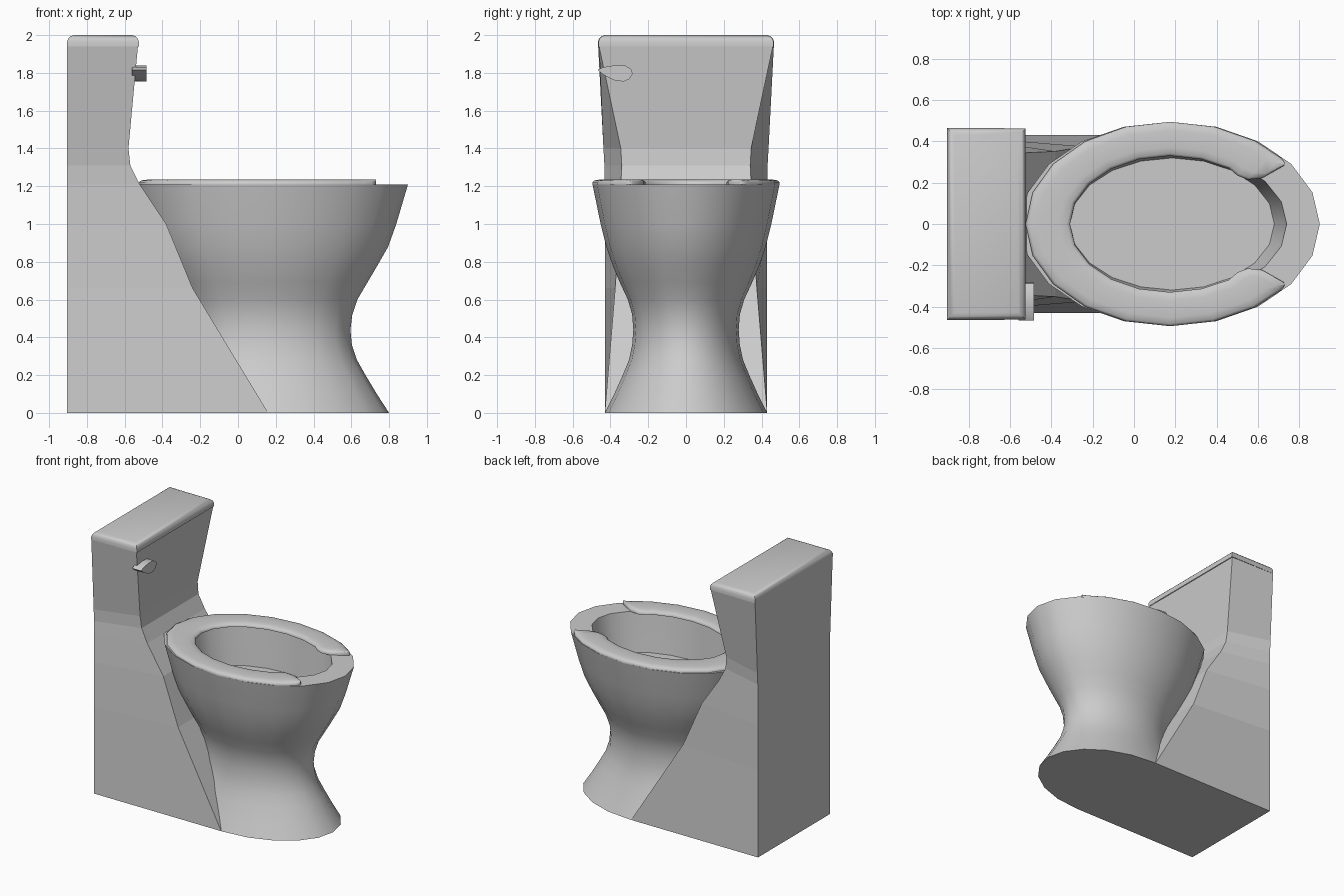
import bpy, bmesh, math

if "Cube" in bpy.data.objects:
    bpy.data.objects.remove(bpy.data.objects["Cube"])

SIDES = 20


def loft(name, rings, cap_start=True, cap_end=True, smooth=None):
    """Bridge a list of equally long closed point loops into one mesh."""
    bm = bmesh.new()
    loops = [[bm.verts.new(p) for p in ring] for ring in rings]
    n = len(loops[0])
    for a, b in zip(loops, loops[1:]):
        for i in range(n):
            j = (i + 1) % n
            bm.faces.new((a[i], a[j], b[j], b[i]))
    if cap_start:
        bm.faces.new(loops[0][::-1])
    if cap_end:
        bm.faces.new(loops[-1])
    bmesh.ops.recalc_face_normals(bm, faces=bm.faces)
    mesh = bpy.data.meshes.new(name)
    bm.to_mesh(mesh)
    bm.free()
    obj = bpy.data.objects.new(name, mesh)
    bpy.context.collection.objects.link(obj)
    if smooth:
        bpy.ops.object.select_all(action='DESELECT')
        obj.select_set(True)
        bpy.context.view_layer.objects.active = obj
        bpy.ops.object.shade_smooth_by_angle(angle=math.radians(smooth))
    return obj


def ellipse(z, cx, rx, ry):
    return [(cx + rx * math.cos(2 * math.pi * i / SIDES),
             ry * math.sin(2 * math.pi * i / SIDES), z) for i in range(SIDES)]


def trapezoid(z, x0, x1, back, front):
    return [(x0, -back, z), (x1, -front, z), (x1, front, z), (x0, back, z)]


# Bowl and pedestal: outer profile (z, front x, half width), then hollow inside
profile = [(0, .80, .43), (.10, .735, .38), (.20, .675, .335), (.28, .63, .302),
           (.36, .603, .285), (.44, .595, .279), (.52, .605, .285),
           (.60, .632, .308), (.69, .685, .35), (.78, .738, .388),
           (.88, .795, .422), (1.0, .838, .452), (1.21, .90, .495)]
rings = [ellipse(z, .175, x - .175, w) for z, x, w in profile]
rings += [ellipse(1.21, .195, .545, .35), ellipse(1.06, .192, .52, .335),
          ellipse(.92, .185, .495, .32)]
loft("bowl", rings, smooth=35)

# Tank body: flat faces, (z, front x, back half width, front half width)
body = [(0, .16, .43, .43), (.66, -.24, .43, .375), (1.0, -.38, .43, .352),
        (1.21, -.52, .43, .345), (1.31, -.57, .432, .34),
        (1.40, -.58, .437, .345), (1.94, -.53, .465, .46)]
loft("tank", [trapezoid(z, -.905, x, b, f) for z, x, b, f in body], cap_end=False)

# Tank lid with rounded top edge
lid = [(1.94, 0), (1.965, 0), (1.982, .006), (1.994, .018), (2.0, .036)]
loft("tank_lid", [trapezoid(z, -.905 + d, -.525 - d, .466 - d, .463 - d)
                  for z, d in lid], cap_start=False, smooth=40)

# Flush handle: leaf outline pushed out from the tank front
leaf = [(-.468, 1.815), (-.44, 1.83), (-.378, 1.84), (-.32, 1.838),
        (-.288, 1.818), (-.283, 1.794), (-.30, 1.767), (-.33, 1.754),
        (-.384, 1.762), (-.437, 1.79)]
loft("flush_handle", [[(x, y, z) for y, z in leaf] for x in (-.56, -.485)], smooth=40)

# Open-front seat: outer and inner edge pairs from the back to the rounded tip
pairs = []
for deg in range(180, 71, -18):
    c, s = math.cos(math.radians(deg)), math.sin(math.radians(deg))
    pairs.append(((.175 + .70 * c, .495 * s), (.175 + .485 * c, .33 * s)))
pairs += [((.586, .403), (.46, .27)), ((.63, .375), (.50, .235)),
          ((.67, .348), (.55, .215)), ((.71, .322), (.62, .222)),
          ((.73, .298), (.727, .283))]
mirrored = [((o[0], -o[1]), (i[0], -i[1])) for o, i in pairs[:0:-1]]
section = [(0, 1.208), (0, 1.222), (.07, 1.231), (.25, 1.236), (.75, 1.236),
           (.93, 1.231), (1, 1.222), (1, 1.208)]
seat = [[(o[0] + (i[0] - o[0]) * t, o[1] + (i[1] - o[1]) * t, z) for t, z in section]
        for o, i in mirrored + pairs]
loft("seat", seat, smooth=60)
